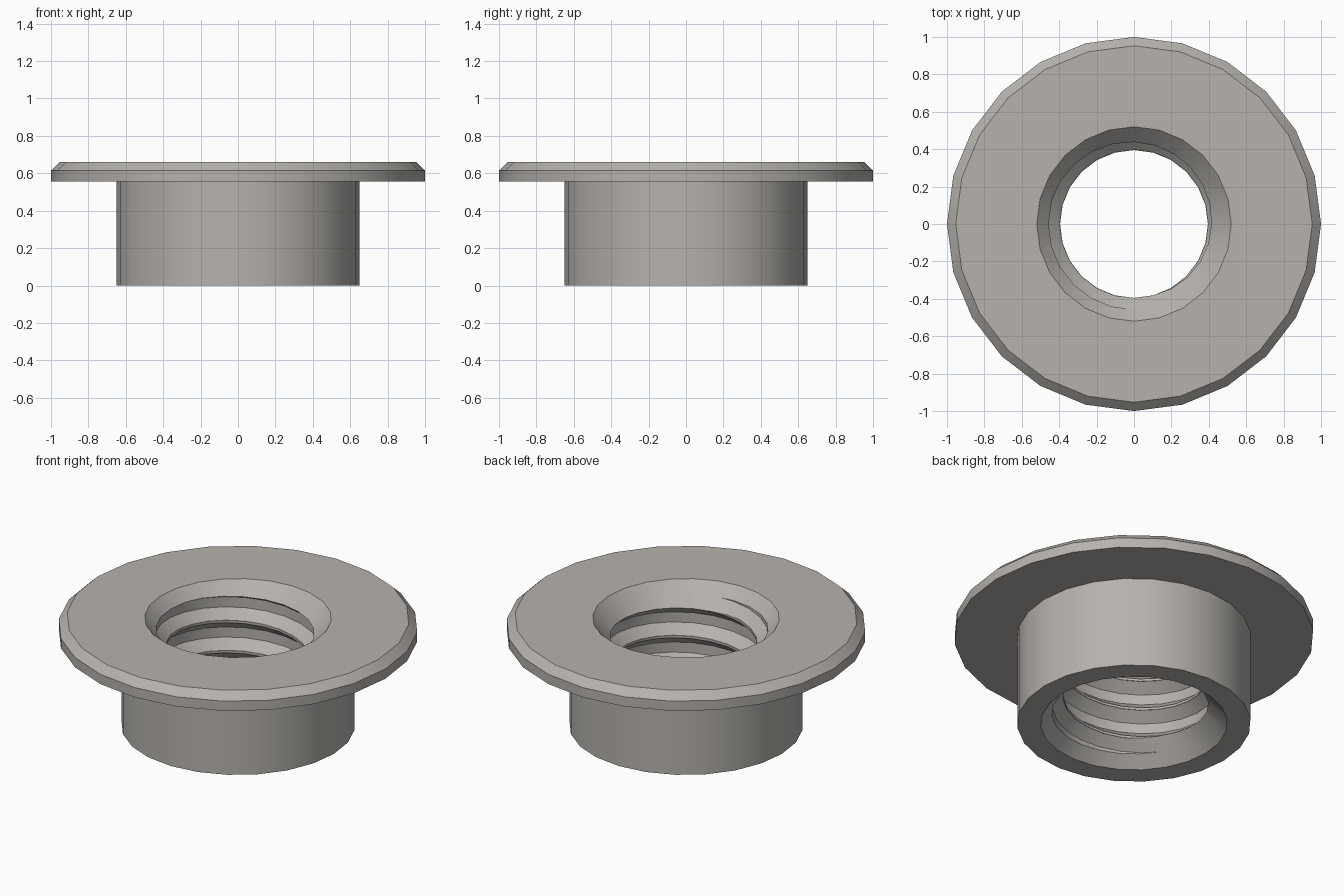
import bpy
import bmesh
import math

cube = bpy.data.objects.get("Cube")
if cube:
    bpy.data.objects.remove(cube, do_unlink=True)

SIDES = 24
HEIGHT = 0.66
BORE = 0.395       # thread crest radius
ROOT = 0.457       # thread root radius
MOUTH = 0.52       # countersink radius at both ends
PITCH = 0.185

metal = bpy.data.materials.new("warm grey metal")
metal.use_nodes = True
colour = (0.47, 0.45, 0.42, 1.0)
metal.diffuse_color = colour
metal.node_tree.nodes["Principled BSDF"].inputs["Base Color"].default_value = colour


def sweep(name, profile, steps, lift=0.0, start=0, closed=True):
    """Turn a closed (radius, height) profile about z, rising by lift per turn."""
    bm = bmesh.new()
    rings = []
    for i in range(start, start + steps + (0 if closed else 1)):
        a = 2 * math.pi * i / SIDES
        rise = lift * i / SIDES
        rings.append([bm.verts.new((r * math.cos(a), r * math.sin(a), z + rise))
                      for r, z in profile])
    n = len(profile)
    pairs = list(zip(rings, rings[1:])) + ([(rings[-1], rings[0])] if closed else [])
    for a, b in pairs:
        for j in range(n):
            k = (j + 1) % n
            bm.faces.new((a[j], b[j], b[k], a[k]))
    if not closed:
        bm.faces.new(rings[0])
        bm.faces.new(rings[-1])
    bmesh.ops.recalc_face_normals(bm, faces=bm.faces)
    mesh = bpy.data.meshes.new(name)
    bm.to_mesh(mesh)
    bm.free()
    mesh.materials.append(metal)
    obj = bpy.data.objects.new(name, mesh)
    bpy.context.collection.objects.link(obj)
    return obj


# Flange and barrel with a countersunk bore
depth = (MOUTH - BORE) * 1.05
body = sweep("flanged_nut", [
    (MOUTH, 0), (0.65, 0), (0.65, 0.555), (1.0, 0.555), (1.0, 0.615),
    (0.953, HEIGHT), (MOUTH, HEIGHT), (BORE, HEIGHT - depth), (BORE, depth),
], SIDES)

# Helical groove that cuts the internal thread
groove_z = 0.45 - PITCH * 300 / 360
half_crest, half_root = 0.085, 0.031
half = [(BORE - 0.015, half_crest), (BORE + 0.002, half_crest), (ROOT, half_root)]
groove = [(r, groove_z - z) for r, z in half] + [(r, groove_z + z) for r, z in reversed(half)]
cutter = sweep("thread_cutter", groove, 6 * SIDES, PITCH, -3 * SIDES, closed=False)
cutter.hide_render = True

cut = body.modifiers.new("thread", 'BOOLEAN')
cut.operation = 'DIFFERENCE'
cut.solver = 'EXACT'
cut.object = cutter

bpy.ops.object.select_all(action='DESELECT')
body.select_set(True)
bpy.context.view_layer.objects.active = body
bpy.ops.object.modifier_apply(modifier=cut.name)
bpy.data.objects.remove(cutter, do_unlink=True)
bpy.ops.object.shade_smooth_by_angle(angle=math.radians(30))
